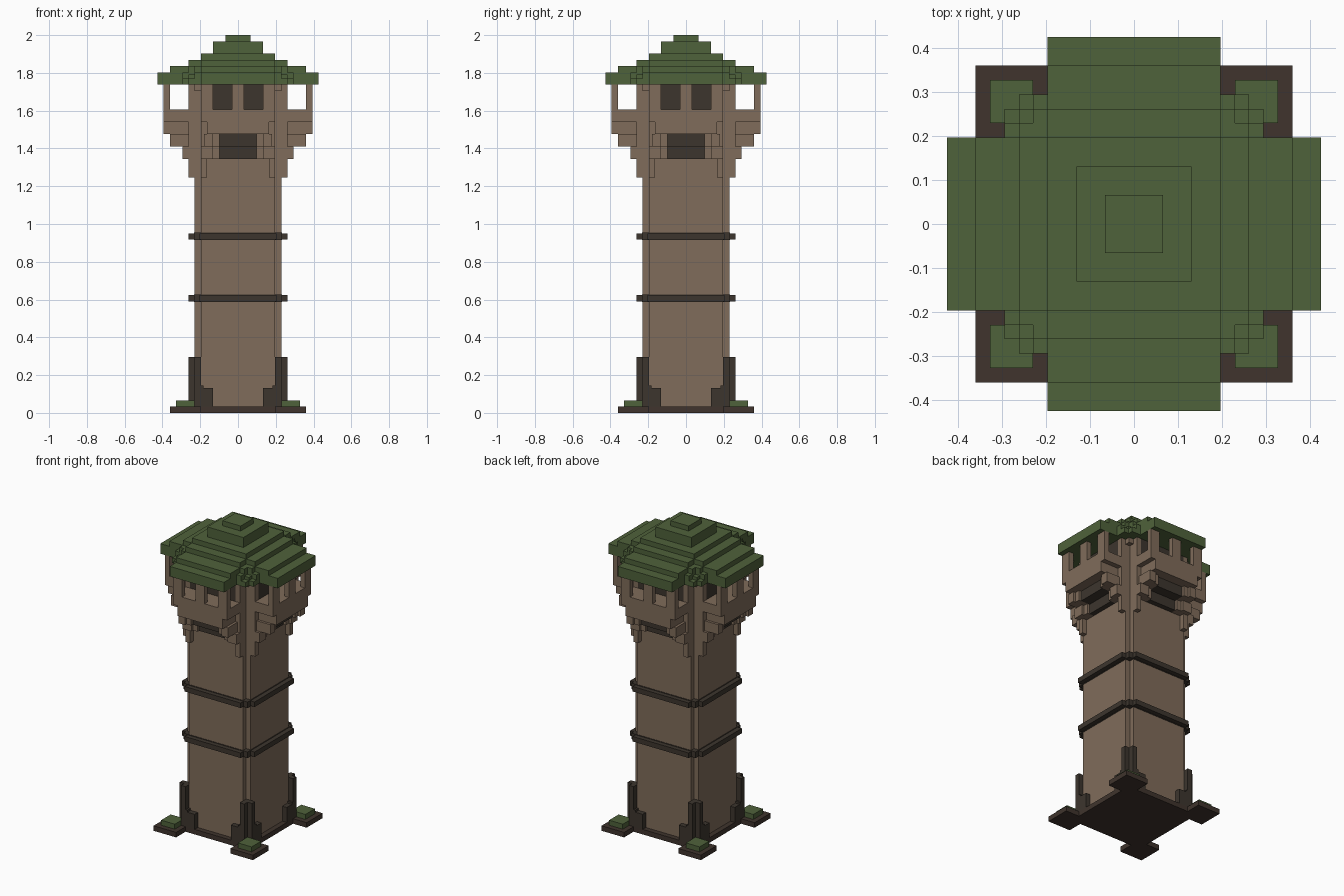
import bpy, bmesh
from mathutils import Matrix, Vector

if "Cube" in bpy.data.objects:
    bpy.data.objects.remove(bpy.data.objects["Cube"])

U = 2 / 61  # one block


def material(name, rgb):
    m = bpy.data.materials.new(name)
    m.diffuse_color = (*rgb, 1)
    m.use_nodes = True
    m.node_tree.nodes["Principled BSDF"].inputs["Base Color"].default_value = m.diffuse_color
    return m


BROWN = material("brown_stone", (0.215, 0.150, 0.103))
DARK = material("dark_timber", (0.046, 0.036, 0.027))
EARTH = material("dark_earth", (0.050, 0.034, 0.026))
GREEN = material("moss_green", (0.078, 0.122, 0.043))


def add_part(name, mat, boxes, turns=4, mirror=False):
    """Boxes are (x0, x1, d0, d1, z0, z1) in blocks, d = distance outwards;
    repeated around the tower and optionally mirrored in x."""
    bm = bmesh.new()
    for x0, x1, d0, d1, z0, z1 in boxes:
        for a, b in [(x0, x1)] + ([(-x1, -x0)] if mirror else []):
            for k in range(turns):
                rot = Matrix.Rotation(k * 1.5707963268, 4, 'Z')
                loc = Vector(((a + b) / 2, -(d0 + d1) / 2, (z0 + z1) / 2)) * U
                size = Matrix.Diagonal(((b - a) * U, (d1 - d0) * U, (z1 - z0) * U, 1))
                bmesh.ops.create_cube(bm, size=1, matrix=rot @ Matrix.Translation(loc) @ size)
    me = bpy.data.meshes.new(name)
    bm.to_mesh(me)
    bm.free()
    me.materials.append(mat)
    ob = bpy.data.objects.new(name, me)
    bpy.context.collection.objects.link(ob)
    return ob


def bar(half_x, half_y, z0, z1):
    return (-half_x, half_x, -half_y, half_y, z0, z1)


# Ground plate with four corner pads
add_part("base_plate", EARTH, [bar(8, 8, 0, 1)], turns=1)
add_part("corner_pads", EARTH, [(6, 11, 6, 11, 0, 1)])
add_part("moss_pads", GREEN, [(7, 10, 7, 10, 1, 2)])

# Corner legs, tall at the corner and low towards the middle
add_part("corner_legs", DARK, [(6, 7, 6, 8, 1, 9), (5.6, 6, 7, 8, 1, 4.4),
                               (4, 5.6, 7, 8, 1, 4)], mirror=True)

# Shaft with notched corners
add_part("shaft", BROWN, [bar(6, 7, 1, 53), bar(7, 6, 1, 53)], turns=1)

# Timber bands
add_part("bands", DARK,
         [b for z in (18, 28) for b in (bar(6.2, 8, z, z + 1), bar(8, 6.2, z, z + 1),
                                        bar(7.1, 7.1, z - .1, z + 1.1))], turns=1)

# Stepped brackets under each balcony
add_part("brackets", BROWN, [(5, 6, 6, 8, 38, 41), (4, 6, 6, 9, 41, 43),
                             (4, 5.5, 6, 11, 43, 45), (3, 4, 6, 8.5, 41, 43),
                             (3, 4, 6, 10.5, 43, 45)], mirror=True)
add_part("dark_undersides", DARK, [(-3, 3, 6, 8, 41, 43), (-3, 3, 6, 10, 43, 45)])

# Balconies: deck, parapet, window posts
add_part("balcony_decks", BROWN, [(-5, 5, 6, 12, 45, 47), (-6, 6, 6, 12, 47, 49)])
add_part("window_posts", BROWN, [(4, 6, 11, 12, 49, 53), (5, 6, 6, 8, 43, 53)], mirror=True)
add_part("centre_posts", BROWN, [(-1, 1, 11, 12, 49, 53)])
add_part("dark_inner_walls", DARK, [(-5, 5, 6.5, 8, 49, 53)])
add_part("corner_caps", BROWN, [bar(7, 7, 52, 53)], turns=1)

# Stepped roof: crossing bars, then square tiers
roof = []
for half, z0, z1 in ((13, 53, 55), (11, 55, 56), (8, 56, 57)):
    roof += [bar(half, 6, z0, z1), bar(6, half, z0, z1)]
roof += [bar(6, 6, 57, 58), bar(4, 4, 58, 60), bar(2, 2, 60, 61)]
add_part("roof_tiers", GREEN, roof, turns=1)

# Small stairs filling the inner roof corners
add_part("roof_corner_steps", GREEN,
         [bar(9, 8, 53, 54), bar(8, 9, 53, 54), bar(9, 7, 54, 55), bar(7, 9, 54, 55),
          bar(8, 8, 54, 54.6), bar(8, 7, 55, 56), bar(7, 8, 55, 56)], turns=1)
